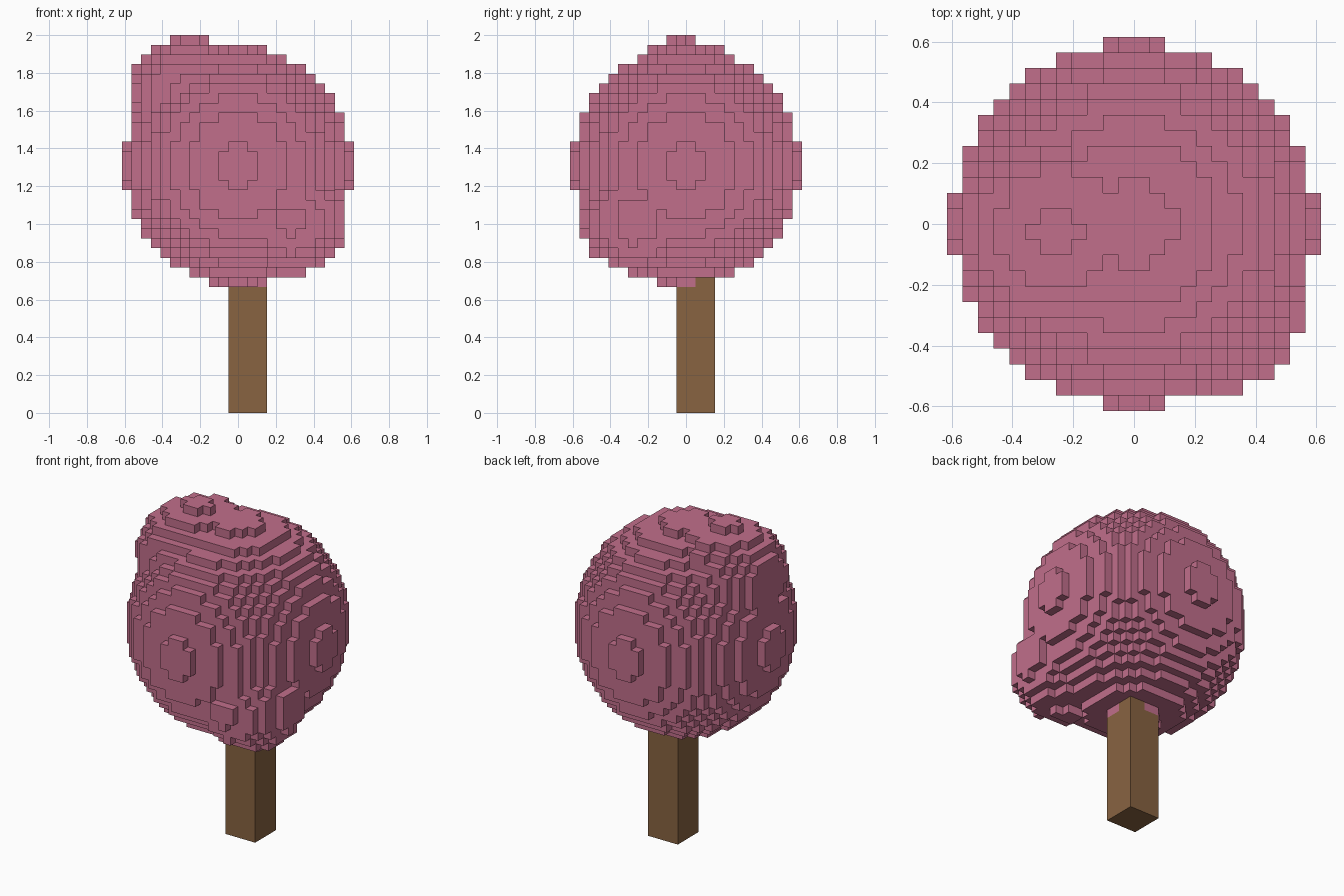
import bpy, bmesh
from mathutils import Vector

if "Cube" in bpy.data.objects:
    bpy.data.objects.remove(bpy.data.objects["Cube"], do_unlink=True)

U = 2 / 39  # edge of one block


def material(name, rgb):
    m = bpy.data.materials.new(name)
    m.use_nodes = True
    m.diffuse_color = (*rgb, 1)
    m.node_tree.nodes["Principled BSDF"].inputs["Base Color"].default_value = (*rgb, 1)
    return m


def ellipsoid_cells(centre, r2, squash):
    """Block cells whose middle lies inside an ellipsoid (block units)."""
    cx, cy, cz = centre
    return {(x, y, z)
            for x in range(-13, 13) for y in range(-13, 13) for z in range(12, 40)
            if (x + .5 - cx) ** 2 + (y + .5 - cy) ** 2 + squash * (z + .5 - cz) ** 2 < r2}


def block_object(name, cells, mat, hidden_by=frozenset()):
    """Mesh of the exposed block sides, with flat areas merged."""
    bm = bmesh.new()
    verts = {}

    def vert(p):
        if p not in verts:
            verts[p] = bm.verts.new(Vector(p) * U)
        return verts[p]

    for cell in sorted(cells):
        for axis in range(3):
            a, b = (axis + 1) % 3, (axis + 2) % 3
            for side in (0, 1):
                near = list(cell)
                near[axis] += 2 * side - 1
                if tuple(near) in cells or tuple(near) in hidden_by:
                    continue
                loop = []
                for da, db in ((0, 0), (1, 0), (1, 1), (0, 1)):
                    p = list(cell)
                    p[axis] += side
                    p[a] += da
                    p[b] += db
                    loop.append(vert(tuple(p)))
                bm.faces.new(loop if side else loop[::-1])
    bmesh.ops.dissolve_limit(bm, angle_limit=0.01, verts=bm.verts[:], edges=bm.edges[:])
    mesh = bpy.data.meshes.new(name)
    bm.to_mesh(mesh)
    bm.free()
    mesh.materials.append(mat)
    obj = bpy.data.objects.new(name, mesh)
    bpy.context.collection.objects.link(obj)
    return obj


pink = material("blossom pink", (0.533, 0.156, 0.258))
brown = material("bark brown", (0.246, 0.125, 0.053))

# Crown: one large ball with a bulge at the upper right and one at the lower front left
crown = ellipsoid_cells((0, 0, 25.5), 137.5, 0.9)
crown |= ellipsoid_cells((-5, -0.4, 33), 42.1, 1.3)
crown |= ellipsoid_cells((5.47, -5.1, 19.8), 31.1, 1.06)

# Trunk: square post, its top row giving way to the crown
trunk = {(x, y, z) for x in range(-1, 3) for y in range(-1, 3) for z in range(14)} - crown

block_object("crown", crown, pink, trunk)
block_object("trunk", trunk, brown, crown)
